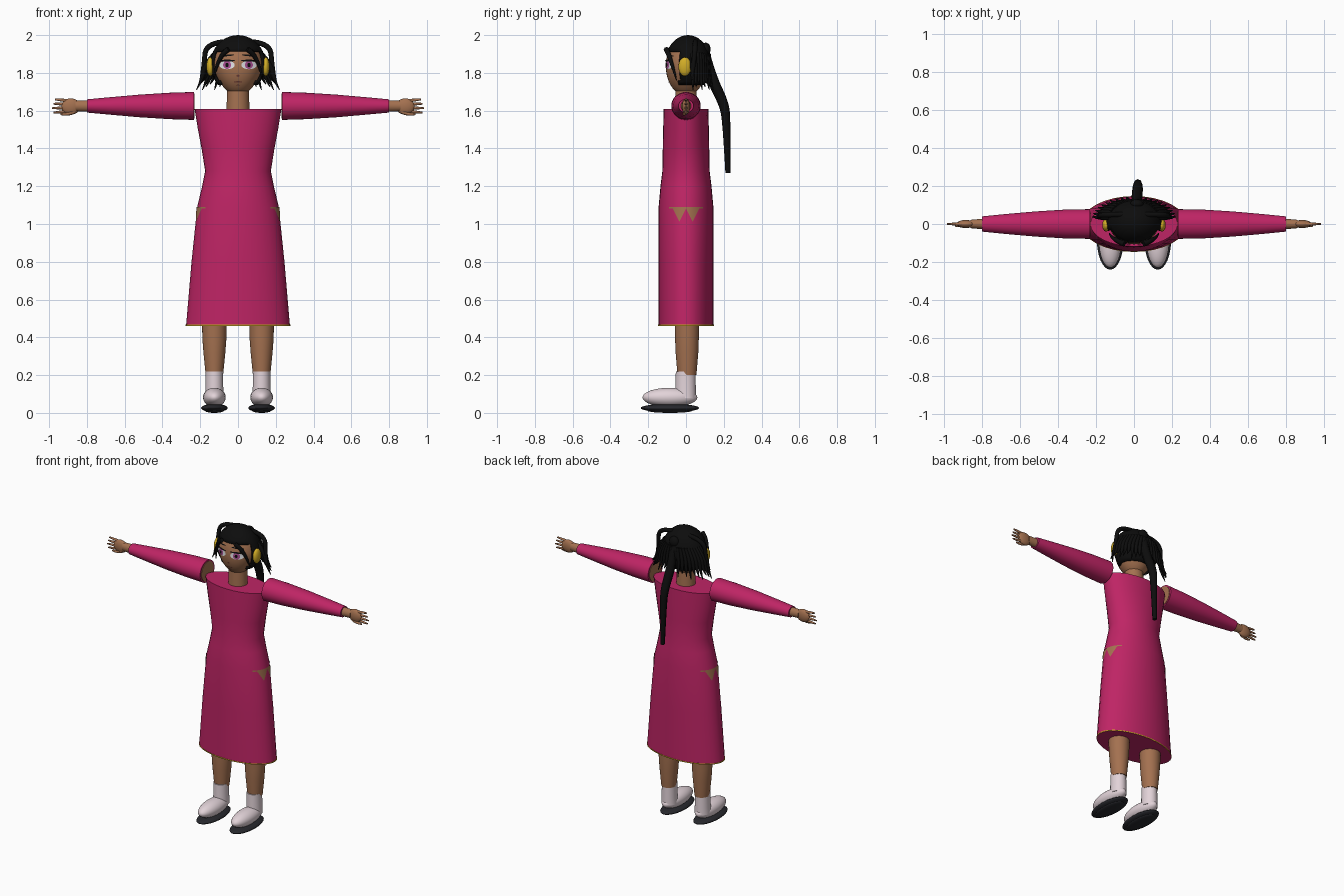
import bpy, bmesh, math
from mathutils import Vector

cube = bpy.data.objects.get("Cube")
if cube:
    bpy.data.objects.remove(cube, do_unlink=True)


def material(name, r, g, b):
    m = bpy.data.materials.new(name)
    m.use_nodes = True
    m.diffuse_color = (r, g, b, 1)
    node = next(n for n in m.node_tree.nodes if n.type == 'BSDF_PRINCIPLED')
    node.inputs["Base Color"].default_value = (r, g, b, 1)
    return m


PINK = material("magenta_cloth", 0.52, 0.018, 0.13)
SKIN = material("brown_skin", 0.37, 0.165, 0.08)
BLACK = material("black_hair", 0.004, 0.004, 0.004)
GOLD = material("gold", 0.65, 0.42, 0.02)
WHITE = material("pale_shoe", 0.76, 0.65, 0.69)
SOLE = material("dark_sole", 0.02, 0.021, 0.026)
EYE = material("eye_white", 0.85, 0.85, 0.88)
IRIS = material("violet_iris", 0.4, 0.08, 0.3)
LIP = material("dark_lip", 0.17, 0.05, 0.035)


def finish(name, bm, mat, angle=0.7):
    bmesh.ops.recalc_face_normals(bm, faces=bm.faces[:])
    me = bpy.data.meshes.new(name)
    bm.to_mesh(me)
    bm.free()
    me.materials.append(mat)
    me.shade_smooth()
    me.set_sharp_from_angle(angle=angle)
    ob = bpy.data.objects.new(name, me)
    bpy.context.collection.objects.link(ob)
    return ob


def loft(name, rings, mat, cx=0, cy=0, axis='z', side=1, n=32):
    """Closed elliptical loft; each ring is (position on axis, radius a, radius b)."""
    bm = bmesh.new()
    loops = []
    for t, a, b in rings:
        loop = []
        for i in range(n):
            u, v = a * math.cos(math.tau * i / n), b * math.sin(math.tau * i / n)
            co = (cx + u, cy + v, t) if axis == 'z' else (side * t, cx + u, cy + v)
            loop.append(bm.verts.new(co))
        loops.append(loop)
    for p, q in zip(loops, loops[1:]):
        for i in range(n):
            j = (i + 1) % n
            bm.faces.new((p[i], p[j], q[j], q[i]))
    bm.faces.new(loops[0])
    bm.faces.new(loops[-1])
    return finish(name, bm, mat)


def ball(name, centre, radii, mat, shape=None, keep=None):
    bm = bmesh.new()
    bmesh.ops.create_uvsphere(bm, u_segments=32, v_segments=20, radius=1)
    for v in bm.verts:
        k = shape(v.co.z) if shape else 1
        v.co = Vector([c + r * p for c, r, p in
                       zip(centre, radii, (v.co.x * k, v.co.y, v.co.z))])
    if keep:
        drop = [f for f in bm.faces if not keep(f.calc_center_median())]
        bmesh.ops.delete(bm, geom=drop, context='FACES')
    return finish(name, bm, mat)


def strand(name, points, radii, mat, depth=1.0):
    cu = bpy.data.curves.new(name, 'CURVE')
    cu.dimensions = '3D'
    cu.bevel_depth = depth
    cu.bevel_resolution = 2
    cu.use_fill_caps = True
    cu.resolution_u = 6
    sp = cu.splines.new('NURBS')
    sp.points.add(len(points) - 1)
    for p, co, r in zip(sp.points, points, radii):
        p.co = (*co, 1)
        p.radius = r
    sp.use_endpoint_u = True
    sp.order_u = 3
    cu.materials.append(mat)
    ob = bpy.data.objects.new(name, cu)
    bpy.context.collection.objects.link(ob)
    return ob


# Dress with a gold hem
DRESS = [(0.46, 0.275, 0.145), (0.8, 0.246, 0.145), (1.09, 0.216, 0.145),
         (1.2, 0.19, 0.135), (1.28, 0.174, 0.125), (1.4, 0.193, 0.123),
         (1.5, 0.212, 0.121), (1.61, 0.23, 0.118)]
loft("dress", DRESS, PINK)
loft("hem_trim", [(0.461, 0.277, 0.147), (0.467, 0.277, 0.147)], GOLD)


def dress_x(y, z):
    for (z0, a0, b0), (z1, a1, b1) in zip(DRESS, DRESS[1:]):
        if z0 <= z <= z1:
            t = (z - z0) / (z1 - z0)
            a, b = a0 + t * (a1 - a0), b0 + t * (b1 - b0)
            return a * math.sqrt(1 - (y / b) ** 2) + 0.003


# Head
HC, HR = Vector((0, 0, 1.835)), Vector((0.13, 0.107, 0.155))


def chin(t):
    return 1 - 0.22 * max(0, -t)


ball("head", HC, HR, SKIN, shape=chin)
loft("neck", [(1.58, 0.062, 0.06), (1.74, 0.056, 0.055)], SKIN)


def face_plate(name, x, z, rx, rz, mat, lift, tilt=0):
    """Thin oval plate laid on the front of the head."""
    def on_head(px, pz):
        t = (pz - HC.z) / HR.z
        d = 1 - t * t - (px / (HR.x * chin(t))) ** 2
        return (px, -HR.y * math.sqrt(max(d, 0)) - lift, pz)
    bm = bmesh.new()
    mid = bm.verts.new(on_head(x, z))
    rim = []
    for i in range(20):
        u, v = rx * math.cos(math.tau * i / 20), rz * math.sin(math.tau * i / 20)
        rim.append(bm.verts.new(on_head(x + u, z + v + tilt * u)))
    for i in range(20):
        bm.faces.new((mid, rim[i], rim[(i + 1) % 20]))
    ob = finish(name, bm, mat)
    if sum(p.normal.y for p in ob.data.polygons) > 0:
        ob.data.flip_normals()


face_plate("nose_mark", 0, 1.785, 0.008, 0.006, LIP, 0.003)
face_plate("upper_lip", 0, 1.752, 0.022, 0.004, LIP, 0.003)
face_plate("lower_lip", 0, 1.735, 0.01, 0.003, LIP, 0.003)

# Hair cap, open around the face
cap = ball("hair_cap", (0, 0.01, 1.845), (0.147, 0.122, 0.155), BLACK,
           keep=lambda c: c.z > 1.905 or (c.y > -0.035 and c.z > 1.73))
thick = cap.modifiers.new("thickness", 'SOLIDIFY')
thick.thickness = 0.012

# Ponytail
ball("ponytail_knot", (0.015, 0.105, 1.925), (0.035, 0.025, 0.035), BLACK)
strand("ponytail", [(0.015, 0.1, 1.92), (0.015, 0.13, 1.78), (0.02, 0.2, 1.64),
                    (0.02, 0.215, 1.55), (0.02, 0.222, 1.27)],
       [0.8, 1.1, 1, 0.8, 0.5], BLACK, 0.027)

for s, side in ((1, "left"), (-1, "right")):
    # Eyes and ear pieces
    ex = s * 0.058
    face_plate(side + "_eye", ex, 1.842, 0.041, 0.023, EYE, 0.003)
    face_plate(side + "_iris", ex, 1.842, 0.021, 0.021, IRIS, 0.005)
    face_plate(side + "_pupil", ex, 1.842, 0.009, 0.011, BLACK, 0.007)
    face_plate(side + "_eyelid", ex, 1.865, 0.044, 0.005, BLACK, 0.006)
    face_plate(side + "_eyebrow", ex, 1.892, 0.038, 0.004, BLACK, 0.003, s * -0.08)
    ball(side + "_ear_piece", (s * 0.147, -0.006, 1.833), (0.02, 0.034, 0.05), GOLD)

    # Locks framing the face, and loose locks fanning out behind the ears
    strand(side + "_front_lock", [(s * 0.05, -0.105, 1.925), (s * 0.11, -0.085, 1.89),
                                  (s * 0.13, -0.05, 1.76)], [1, 1, 0.2], BLACK, 0.014)
    strand(side + "_arched_lock", [(s * 0.06, 0.05, 1.965), (s * 0.17, 0.05, 1.96),
                                   (s * 0.18, 0.04, 1.84), (s * 0.2, 0.03, 1.76)],
           [1, 1, 0.9, 0.3], BLACK, 0.014)
    for i in range(10):
        a = math.radians(8 + 8 * i)
        c, d = s * math.cos(a), math.sin(a)
        strand(f"{side}_loose_lock_{i}",
               [(0.125 * c, 0.02 + 0.1 * d, 1.9), (0.18 * c, 0.02 + 0.105 * d, 1.84),
                (0.19 * c, 0.02 + 0.11 * d, 1.77),
                (0.222 * c, 0.02 + 0.125 * d, 1.71 + 0.015 * (i % 3))],
               [1, 1, 0.8, 0.15], BLACK, 0.013)

    # Sleeve, exposed shoulder end and wrist
    loft(side + "_sleeve", [(0.232, 0.078, 0.074), (0.36, 0.076, 0.07),
                            (0.52, 0.066, 0.06), (0.68, 0.052, 0.046),
                            (0.8, 0.04, 0.035)], PINK, 0, 1.625, 'x', s)
    loft(side + "_shoulder", [(0.229, 0.066, 0.066), (0.24, 0.066, 0.066)],
         SKIN, 0, 1.625, 'x', s)
    loft(side + "_wrist", [(0.79, 0.028, 0.03), (0.86, 0.022, 0.028)],
         SKIN, 0, 1.625, 'x', s)

    # Hand
    ball(side + "_palm", (s * 0.885, 0, 1.622), (0.05, 0.021, 0.043), SKIN)
    for i in range(4):
        h = (i - 1.5) / 1.5
        z = 1.625 + 0.027 * h
        reach = 0.985 - 0.012 * abs(h + 0.3)
        strand(f"{side}_finger_{i}", [(s * 0.9, 0, z), (s * 0.945, 0, z + 0.006 * h),
                                      (s * reach, 0, z + 0.008 * h)],
               [1, 0.9, 0.5], SKIN, 0.009)
    strand(side + "_thumb", [(s * 0.865, -0.005, 1.595), (s * 0.9, -0.01, 1.577),
                             (s * 0.94, -0.01, 1.582)], [1, 1, 0.5], SKIN, 0.01)

    # Hip opening showing skin: a narrow band with two points below
    bm = bmesh.new()
    columns = []
    for i in range(37):
        y = -0.09 + 0.005 * i
        low = 1.081 - 0.07 * max(0, 1 - abs(abs(y) - 0.035) / 0.035)
        columns.append([bm.verts.new((s * dress_x(y, z), y, z)) for z in (1.089, low)])
    for p, q in zip(columns, columns[1:]):
        bm.faces.new((p[0], q[0], q[1], p[1]) if s < 0 else (p[1], q[1], q[0], p[0]))
    hip = finish(side + "_hip_opening", bm, SKIN)
    if sum(p.normal.x for p in hip.data.polygons) * s < 0:
        hip.data.flip_normals()

    # Leg, sock, shoe and sole
    x = s * 0.125
    loft(side + "_leg", [(0.2, 0.046, 0.05), (0.32, 0.058, 0.06), (0.4, 0.064, 0.063),
                         (0.6, 0.066, 0.066)], SKIN, x, 0.005)
    loft(side + "_sock", [(0.08, 0.05, 0.055), (0.13, 0.047, 0.054),
                          (0.22, 0.046, 0.052)], WHITE, x, -0.002)
    ball(side + "_shoe", (x, -0.085, 0.082), (0.06, 0.145, 0.051), WHITE)
    ball(side + "_sole", (x, -0.085, 0.026), (0.07, 0.155, 0.022), SOLE)
    ball(side + "_sole_base", (x, -0.085, 0.012), (0.05, 0.12, 0.012), SOLE)
